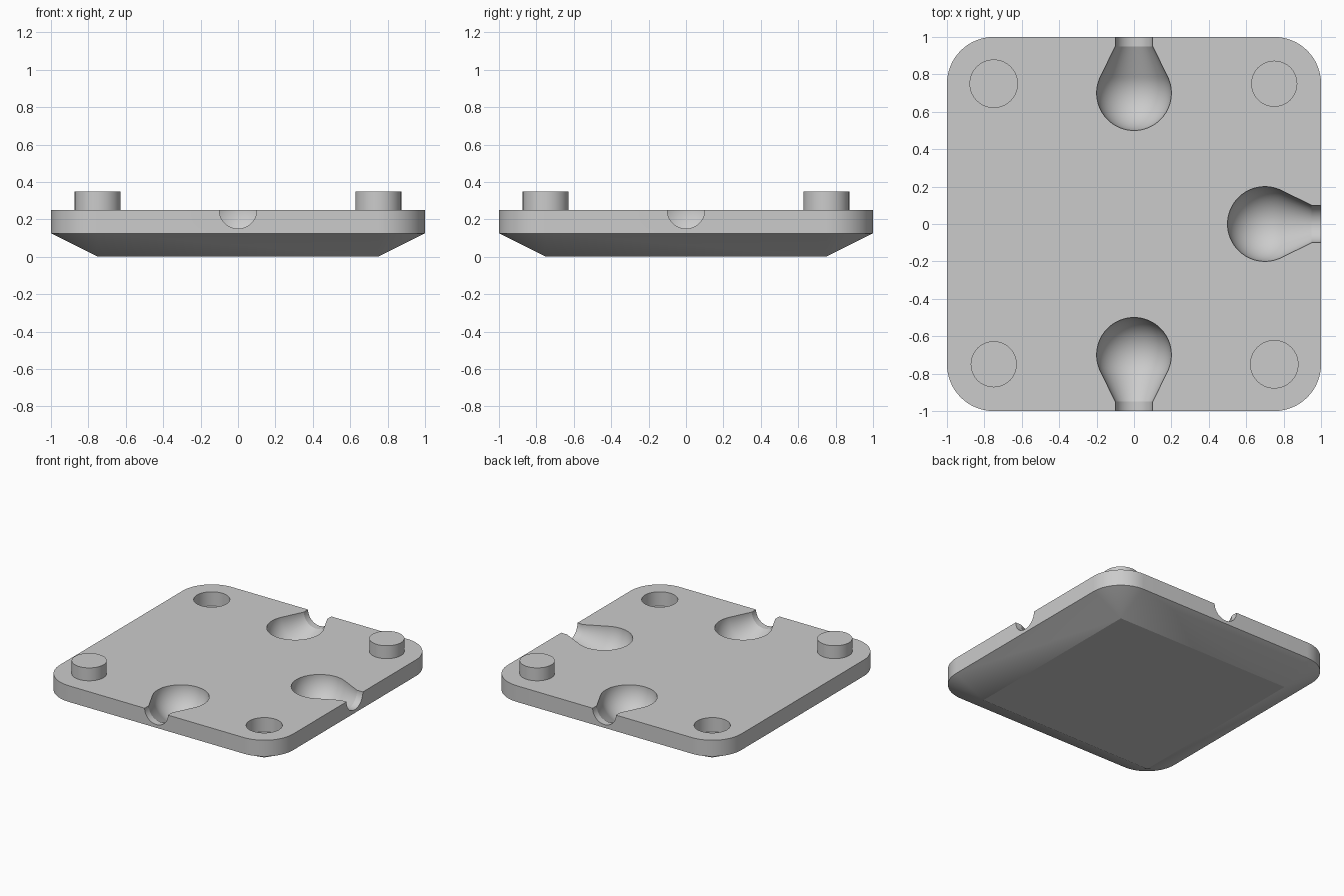
import bpy
import bmesh
from math import pi, sin, cos, radians
from mathutils import Matrix, Vector

if "Cube" in bpy.data.objects:
    bpy.data.objects.remove(bpy.data.objects["Cube"], do_unlink=True)

TOP, RIM, INSET, CORNER = 0.25, 0.125, 0.75, 0.25

grey = bpy.data.materials.new("plain_grey")
grey.use_nodes = True
grey.diffuse_color = (0.6, 0.6, 0.6, 1)
grey.node_tree.nodes["Principled BSDF"].inputs["Base Color"].default_value = (0.6, 0.6, 0.6, 1)


def finish(bm, name):
    bmesh.ops.recalc_face_normals(bm, faces=bm.faces[:])
    mesh = bpy.data.meshes.new(name)
    bm.to_mesh(mesh)
    bm.free()
    mesh.materials.append(grey)
    ob = bpy.data.objects.new(name, mesh)
    bpy.context.scene.collection.objects.link(ob)
    return ob


def activate(ob):
    bpy.ops.object.select_all(action="DESELECT")
    ob.select_set(True)
    bpy.context.view_layer.objects.active = ob


def cylinder(name, x, y, z0, z1, radius, open_base=False):
    bm = bmesh.new()
    bmesh.ops.create_cone(bm, cap_ends=True, segments=64, radius1=radius, radius2=radius,
                          depth=z1 - z0, matrix=Matrix.Translation((x, y, (z0 + z1) / 2)))
    if open_base:
        base = [f for f in bm.faces if f.normal.z < -0.9]
        bmesh.ops.delete(bm, geom=base, context="FACES_ONLY")
    return finish(bm, name)


# Rounded square plate whose underside tapers to a smaller sharp square
def make_plate():
    bm = bmesh.new()
    steps = 16
    upper, lower, foot, owner = [], [], [], []
    for q in range(4):
        turn = Matrix.Rotation(q * pi / 2, 3, "Z")
        centre = turn @ Vector((INSET, INSET, 0))
        foot.append(bm.verts.new(centre))
        for i in range(steps + 1):
            a = (q + i / steps) * pi / 2
            p = centre + CORNER * Vector((cos(a), sin(a), 0))
            upper.append(bm.verts.new((p.x, p.y, TOP)))
            lower.append(bm.verts.new((p.x, p.y, RIM)))
            owner.append(q)
    bm.faces.new(upper)
    bm.faces.new(foot)
    n = len(upper)
    for i in range(n):
        j = (i + 1) % n
        bm.faces.new((upper[i], upper[j], lower[j], lower[i]))
        a, b = foot[owner[i]], foot[owner[j]]
        bm.faces.new((lower[i], lower[j], a) if a is b else (lower[i], lower[j], b, a))
    return finish(bm, "base_plate")


# Revolved bulb: round bowl, tangent cone and narrow neck running out of the edge
def make_bulb(angle):
    bm = bmesh.new()
    steps, segments = 20, 64
    end = radians(63.8)
    arc = [pi + (end - pi) * i / steps for i in range(steps + 1)]
    profile = [(0.7 + 0.2 * cos(a), 0.2 * sin(a)) for a in arc]
    profile += [(0.95, 0.1), (1.1, 0.1), (1.1, 0)]
    verts = [bm.verts.new((d, r, 0)) for d, r in profile]
    for a, b in zip(verts, verts[1:]):
        bm.edges.new((a, b))
    bmesh.ops.spin(bm, geom=bm.verts[:] + bm.edges[:], cent=(0, 0, 0), axis=(1, 0, 0),
                   angle=2 * pi, steps=segments)
    bmesh.ops.remove_doubles(bm, verts=bm.verts[:], dist=0.0001)
    place = (Matrix.Translation((0, 0, TOP)) @ Matrix.Rotation(angle, 4, "Z")
             @ Matrix.Rotation(pi / segments, 4, "X"))
    bm.transform(place)
    return finish(bm, "bulb_cutter")


plate = make_plate()
cutters = [make_bulb(q * pi / 2) for q in range(4)]

# Peg sockets on one diagonal
for s in (1, -1):
    cutters.append(cylinder("socket_cutter", s * INSET, -s * INSET, 0.14, 0.4, 0.127))

activate(plate)
for cutter in cutters:
    cutter.hide_render = True
    mod = plate.modifiers.new("cut", "BOOLEAN")
    mod.operation = "DIFFERENCE"
    mod.solver = "EXACT"
    mod.object = cutter
    bpy.ops.object.modifier_apply(modifier=mod.name)
for cutter in cutters:
    bpy.data.objects.remove(cutter, do_unlink=True)

# Pegs on the other diagonal
pegs = [cylinder("back_left_peg", INSET, INSET, TOP, 0.35, 0.123, True),
        cylinder("front_right_peg", -INSET, -INSET, TOP, 0.35, 0.123, True)]

for ob in [plate] + pegs:
    activate(ob)
    bpy.ops.object.shade_smooth_by_angle(angle=radians(20))
